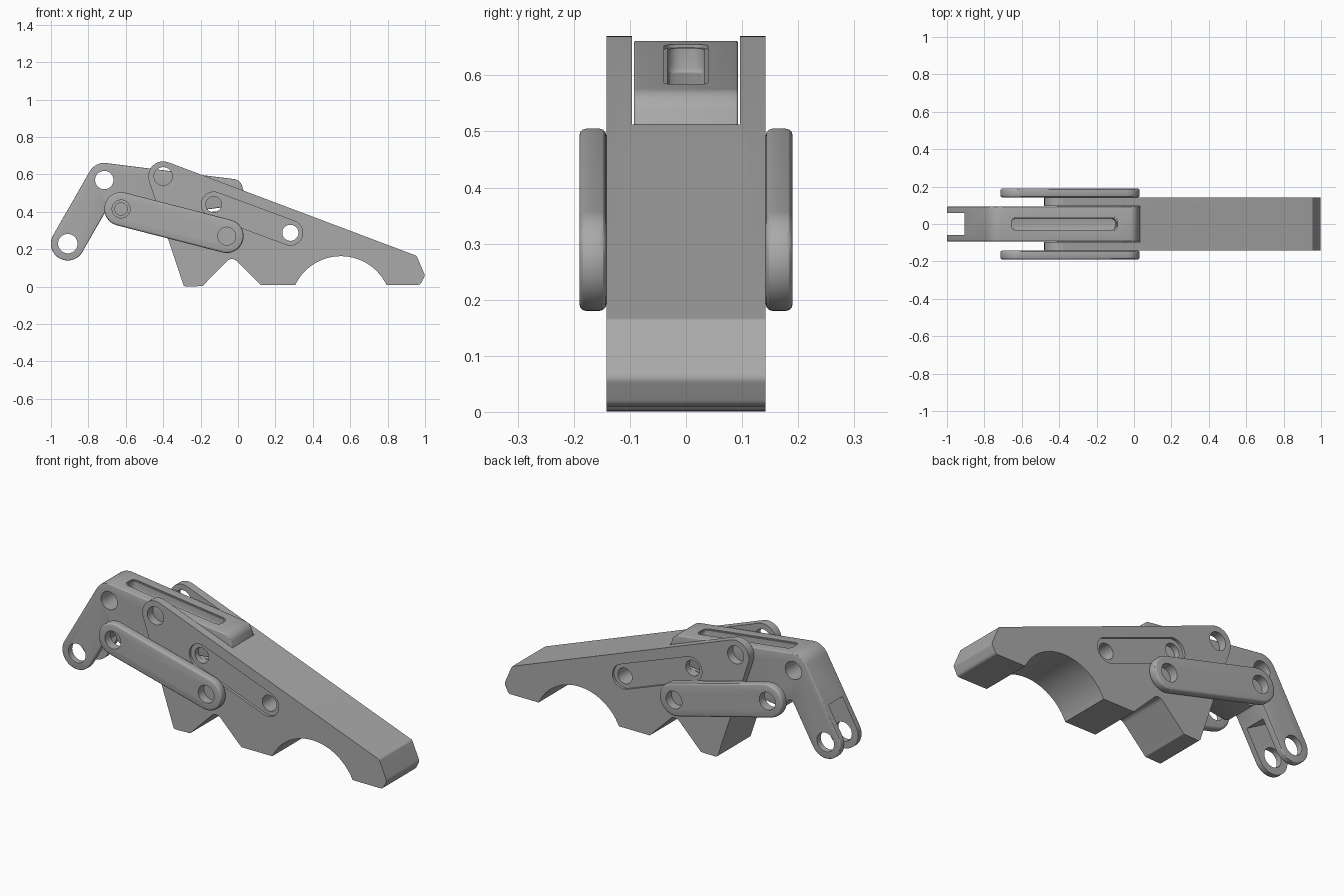
import bpy, bmesh, math
from mathutils import Vector

if "Cube" in bpy.data.objects:
    bpy.data.objects.remove(bpy.data.objects["Cube"])

grey = bpy.data.materials.new("mid_grey")
grey.use_nodes = True
tone = (0.40, 0.40, 0.40, 1)
grey.diffuse_color = tone
grey.node_tree.nodes["Principled BSDF"].inputs["Base Color"].default_value = tone


def rounded(corners, steps=10):
    """Outline with each corner (u, v, radius) replaced by an arc."""
    out = []
    for i, (u, v, r) in enumerate(corners):
        p = Vector((u, v))
        if r == 0:
            out.append(p)
            continue
        a = (Vector(corners[i - 1][:2]) - p).normalized()
        b = (Vector(corners[(i + 1) % len(corners)][:2]) - p).normalized()
        half = a.angle(b) / 2
        centre = p + (a + b).normalized() * r / math.sin(half)
        start = p + a * r / math.tan(half) - centre
        end = p + b * r / math.tan(half) - centre
        sweep = math.pi - 2 * half
        for k in range(steps + 1):
            t = k / steps
            out.append(centre + (start * math.sin((1 - t) * sweep)
                                 + end * math.sin(t * sweep)) / math.sin(sweep))
    return out


def circle(c, r, n=40):
    return [Vector((c[0] + r * math.cos(math.tau * i / n),
                    c[1] + r * math.sin(math.tau * i / n))) for i in range(n)]


def stadium(a, b, r, n=16):
    a, b = Vector(a), Vector(b)
    ang = math.atan2(b.y - a.y, b.x - a.x) - math.pi / 2
    return [c + r * Vector((math.cos(t), math.sin(t)))
            for c, base in ((b, ang), (a, ang + math.pi))
            for t in (base + math.pi * i / n for i in range(n + 1))]


def side(u, v, w):
    return (u, w, v)


def prism(name, outline, lo, hi, place=side, bevel=0):
    """Extrude an outline from lo to hi, optionally rounding its rims."""
    bm = bmesh.new()
    base = bm.faces.new([bm.verts.new(place(p[0], p[1], lo)) for p in outline])
    ext = bmesh.ops.extrude_face_region(bm, geom=[base])
    move = Vector(place(0, 0, hi)) - Vector(place(0, 0, lo))
    bmesh.ops.translate(bm, vec=move,
                        verts=[g for g in ext["geom"] if isinstance(g, bmesh.types.BMVert)])
    bmesh.ops.recalc_face_normals(bm, faces=bm.faces)
    mesh = bpy.data.meshes.new(name)
    bm.to_mesh(mesh)
    bm.free()
    mesh.materials.append(grey)
    obj = bpy.data.objects.new(name, mesh)
    bpy.context.collection.objects.link(obj)
    if bevel:
        mod = obj.modifiers.new("round", "BEVEL")
        mod.width, mod.segments = bevel, 3
        mod.limit_method, mod.angle_limit = "ANGLE", math.radians(50)
        apply(obj, mod)
    return obj


def apply(obj, mod):
    bpy.context.view_layer.objects.active = obj
    bpy.ops.object.modifier_apply(modifier=mod.name)


def cut(obj, *args, **kw):
    cutter = prism("cutter", *args, **kw)
    mod = obj.modifiers.new("cut", "BOOLEAN")
    mod.operation, mod.solver, mod.object = "DIFFERENCE", "EXACT", cutter
    apply(obj, mod)
    bpy.data.objects.remove(cutter)


def finish(obj):
    bpy.ops.object.select_all(action="DESELECT")
    obj.select_set(True)
    bpy.context.view_layer.objects.active = obj
    bpy.ops.object.shade_smooth_by_angle(angle=math.radians(30))


WIDE, ARM, LINK = 0.142, 0.093, 0.19
LINK_A, LINK_B = (-0.625, 0.415), (-0.06, 0.27)
GROOVE_A, GROOVE_B = (-0.13, 0.44), (0.28, 0.288)

# Main body with curved cut-out and pointed foot
arc = [(0.55 + 0.27 * math.cos(t), -0.107 + 0.27 * math.sin(t), 0)
       for t in (math.radians(25.7 + 128.6 * i / 28) for i in range(29))]
body = prism("body", rounded(
    [(-0.529, 0.724, 0.08), (0.955, 0.165, 0.015), (1.0, 0.06, 0.02), (0.975, 0.01, 0.02),
     ] + arc + [(0.12, 0.01, 0), (-0.033, 0.162, 0.035), (-0.19, 0.003, 0.01),
                (-0.289, 0.0, 0.018)]), -WIDE, WIDE)
# Channel for the arm between two cheeks
cut(body, [(-0.7, 0.34), (-0.05, 0.41), (0.033, 0.49), (0.033, 0.9), (-0.7, 0.9)],
    -0.096, 0.096)
# Side grooves and pin holes
for s in (-1, 1):
    cut(body, stadium(GROOVE_A, GROOVE_B, 0.066), *sorted((s * 0.128, s * 0.2)))
    cut(body, circle(GROOVE_A, 0.042), *sorted((s * 0.08, s * 0.2)))
cut(body, circle(GROOVE_B, 0.043), -0.3, 0.3)
cut(body, circle((-0.4, 0.59), 0.049), -0.3, 0.3)
finish(body)

# Bent arm with forked leg
arm = prism("arm", rounded([
    (-0.763, 0.668, 0.088), (0.012, 0.571, 0.05), (0.036, 0.49, 0.02), (-0.04, 0.43, 0.03),
    (-0.52, 0.365, 0.05), (-0.665, 0.345, 0.04), (-0.692, 0.43, 0.02),
    (-0.877, 0.107, 0.089), (-1.033, 0.197, 0.089)]), -ARM, ARM, bevel=0.012)
hub = Vector((-0.91, 0.23))
down = Vector((-0.497, -0.867))
across = Vector((-down.y, down.x))
top = hub - down * 0.167
cut(arm, [top + across * 0.2, top - across * 0.2, top - across * 0.2 + down * 0.4,
          top + across * 0.2 + down * 0.4], -0.06, 0.06)
cut(arm, circle(hub, 0.052), -0.3, 0.3)
cut(arm, circle((-0.715, 0.57), 0.049), -0.3, 0.3)
for s in (-1, 1):
    cut(arm, circle(LINK_A, 0.033), *sorted((s * 0.07, s * 0.2)))

# Long pocket following the slope of the arm's top
tilt = math.radians(7.1)


def on_top(u, v, w):
    return (-0.375 + u * math.cos(tilt) + w * math.sin(tilt), v,
            0.6195 - u * math.sin(tilt) + w * math.cos(tilt))


def pocket(grow):
    x, y = 0.282 + grow, 0.033 + grow
    return rounded([(x, y, 0.025), (-x, y, 0.025), (-x, -y, 0.025), (x, -y, 0.025)], 6)


cut(arm, pocket(0), -0.05, 0.1, place=on_top, bevel=0.01)
cut(arm, pocket(0.006), -0.006, 0.1, place=on_top)
finish(arm)

# Outer links on both sides
for s, name in ((-1, "front_link"), (1, "back_link")):
    link = prism(name, stadium(LINK_A, LINK_B, 0.09), *sorted((s * WIDE, s * LINK)), bevel=0.012)
    for hole in (LINK_A, LINK_B):
        cut(link, circle(hole, 0.048), *sorted((s * 0.1, s * 0.3)))
    finish(link)
